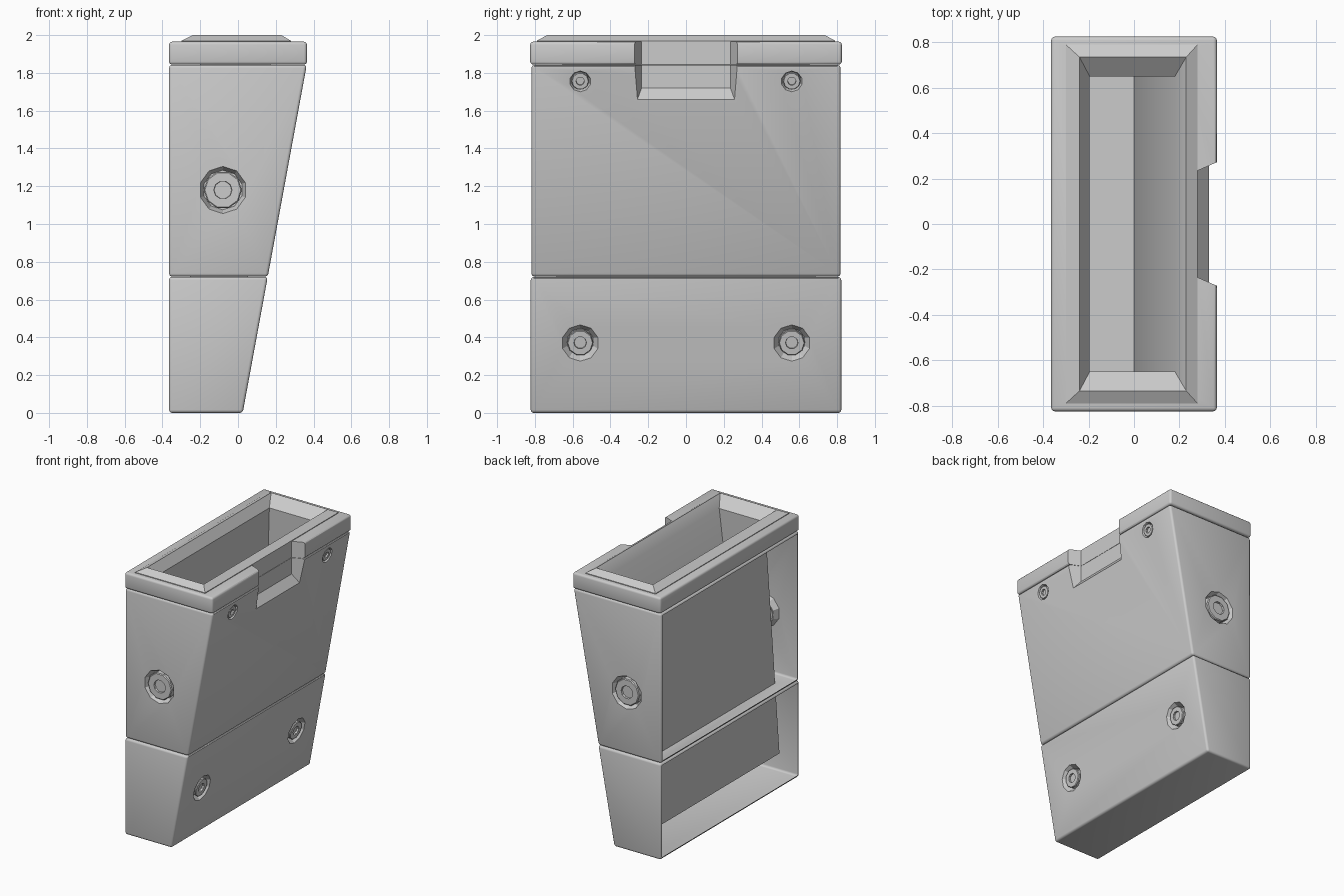
import bpy, bmesh, math
from mathutils import Vector, Matrix

if "Cube" in bpy.data.objects:
    bpy.data.objects.remove(bpy.data.objects["Cube"])

HALF_Y = 0.822
BACK = -0.365


def front_x(z):
    return 0.025 + 0.184 * z


def to_object(name, bm):
    bmesh.ops.recalc_face_normals(bm, faces=bm.faces[:])
    me = bpy.data.meshes.new(name)
    bm.to_mesh(me)
    bm.free()
    ob = bpy.data.objects.new(name, me)
    bpy.context.collection.objects.link(ob)
    return ob


def prism(name, profile, half_y, bevel=0.016):
    """Extrude an xz profile along y and round its edges."""
    bm = bmesh.new()
    f = bm.faces.new([bm.verts.new((x, -half_y, z)) for x, z in profile])
    ext = bmesh.ops.extrude_face_region(bm, geom=[f])
    bmesh.ops.translate(bm, vec=(0, 2 * half_y, 0),
                        verts=[v for v in ext['geom'] if isinstance(v, bmesh.types.BMVert)])
    bmesh.ops.recalc_face_normals(bm, faces=bm.faces[:])
    if bevel:
        bmesh.ops.bevel(bm, geom=bm.edges[:], offset=bevel, segments=3,
                        profile=0.5, affect='EDGES')
    return to_object(name, bm)


def rect_loft(name, loops, cap_top=False):
    """Join rectangular loops (x0, x1, half_y, z); the last one is closed."""
    bm = bmesh.new()
    rings = [[bm.verts.new(p) for p in ((a, -y, z), (b, -y, z), (b, y, z), (a, y, z))]
             for a, b, y, z in loops]
    for r, s in zip(rings, rings[1:]):
        for i in range(4):
            j = (i + 1) % 4
            bm.faces.new((r[i], r[j], s[j], s[i]))
    bm.faces.new(rings[-1])
    if cap_top:
        bm.faces.new(rings[0])
    return to_object(name, bm)


def cut(ob, cutter, keep=False):
    m = ob.modifiers.new("cut", 'BOOLEAN')
    m.operation = 'DIFFERENCE'
    m.solver = 'EXACT'
    m.object = cutter
    bpy.context.view_layer.update()
    bpy.context.view_layer.objects.active = ob
    bpy.ops.object.modifier_apply(modifier=m.name)
    if not keep:
        bpy.data.objects.remove(cutter)


def bolt_in_recess(name, body, point, normal, r_out, r_in, depth):
    """Sink a ten-sided tapered recess into the body and seat a bolt in it."""
    mat = Matrix.Translation(point) @ normal.to_track_quat('Z', 'Y').to_matrix().to_4x4()
    bm = bmesh.new()
    bmesh.ops.create_cone(bm, cap_ends=True, segments=10, radius1=r_in,
                          radius2=2 * r_out - r_in, depth=2 * depth, matrix=mat)
    cut(body, to_object("recess_cutter", bm))
    bm = bmesh.new()
    r = r_in * 0.96
    rings = []
    for rad, h in ((r, -depth - 0.004), (r, -0.010), (r * 0.94, -0.004),
                   (r * 0.48, -0.004), (r * 0.46, -0.018)):
        rings.append([bm.verts.new(mat @ Vector((rad * math.cos(k * math.tau / 10),
                                                 rad * math.sin(k * math.tau / 10), h)))
                      for k in range(10)])
    for a, b in zip(rings, rings[1:]):
        for i in range(10):
            j = (i + 1) % 10
            bm.faces.new((a[i], a[j], b[j], b[i]))
    bm.faces.new(rings[-1])
    bm.faces.new(rings[0])
    return to_object(name, bm)


# tapered outer body, in two stacked sections, and the top collar
lower = prism("lower_body", [(BACK, 0), (front_x(0), 0), (front_x(.72), .72), (BACK, .72)], HALF_Y)
upper = prism("upper_body", [(BACK, .722), (front_x(.722), .722),
                             (front_x(1.842), 1.842), (BACK, 1.842)], HALF_Y - 0.004)
collar = prism("top_collar", [(BACK, 1.844), (.365, 1.844), (.365, 1.965), (BACK, 1.965)], HALF_Y + .003)

# liner with raised rim
mouth, floor = (-.195, .18, .65, 1.93), (-.28, 0.0, .70, .2)
liner = rect_loft("liner", [(-.30, .28, .79, 1.955), (-.30, .28, .79, 1.97),
                            (-.24, .23, .735, 2.0), mouth, floor])

# openings for the liner
g = 0.003
hole = rect_loft("liner_cutter", [(a - g, b + g, y + g, z + s * g) for (a, b, y, z), s
                                  in ((mouth, 1), (floor, -1))], cap_top=True)
cut(lower, hole, keep=True)
cut(upper, hole)
cut(collar, rect_loft("collar_cutter", [(-.235, .225, .73, 2.1), (-.235, .225, .73, 1.7)], cap_top=True))

# flared notch in the front of the collar and upper body
bm = bmesh.new()
for x, y, z in ((.28, .235, 1.72), (.40, .2875, 1.576)):
    for s in (-1, 1):
        bm.verts.new((x, s * y, z))
        bm.verts.new((x, s * y, 2.1))
bmesh.ops.convex_hull(bm, input=bm.verts[:])
notch = to_object("notch_cutter", bm)
cut(upper, notch, keep=True)
cut(collar, notch)

# recessed bolts
bolts = []
slope = Vector((1, 0, -.184)).normalized()
for s, side in ((-1, "front"), (1, "back")):
    bolts.append(bolt_in_recess("end_bolt_" + side, upper,
                                Vector((-.08, s * (HALF_Y - .004), 1.18)), Vector((0, s, 0)),
                                .125, .105, .045))
    bolts.append(bolt_in_recess("upper_bolt_" + side, upper,
                                Vector((front_x(1.755), s * .56, 1.755)), slope, .056, .048, .025))
    bolts.append(bolt_in_recess("lower_bolt_" + side, lower,
                                Vector((front_x(.37), s * .56, .37)), slope, .098, .072, .04))

# the body sections are open at the back
for ob in (lower, upper):
    bm = bmesh.new()
    bm.from_mesh(ob.data)
    back = [f for f in bm.faces if f.calc_center_median().x < BACK + .002 and f.normal.x < -.99]
    bmesh.ops.delete(bm, geom=back, context='FACES')
    bm.to_mesh(ob.data)
    bm.free()

for ob in [lower, upper, collar, liner] + bolts:
    bpy.ops.object.select_all(action='DESELECT')
    ob.select_set(True)
    bpy.context.view_layer.objects.active = ob
    bpy.ops.object.shade_smooth_by_angle(angle=math.radians(30))
